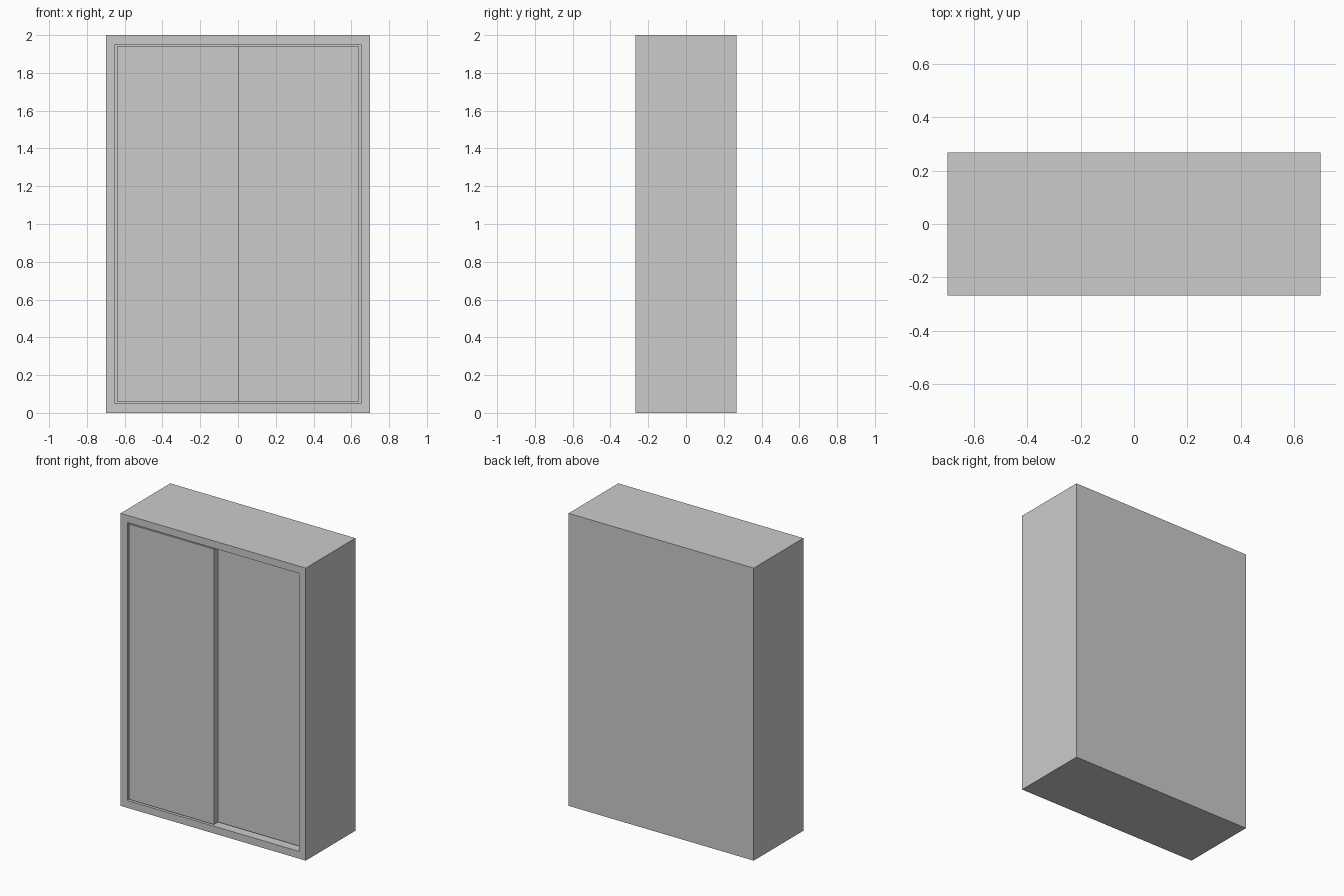
import bpy

if "Cube" in bpy.data.objects:
    bpy.data.objects.remove(bpy.data.objects["Cube"])

W, D, H, T = 0.70, 0.268, 2.0, 0.05   # half width, half depth, height, board thickness
GAP = 0.009                           # clearance round the doors


def board(name, x, y, z):
    """Box given by (min, max) ranges on each axis."""
    bpy.ops.mesh.primitive_cube_add(size=1, location=[sum(r) / 2 for r in (x, y, z)])
    ob = bpy.context.object
    ob.name = ob.data.name = name
    ob.scale = [r[1] - r[0] for r in (x, y, z)]
    bpy.ops.object.transform_apply(location=False, rotation=False, scale=True)
    return ob


# Carcass: one solid box hollowed out from the front
carcass = board("wardrobe_carcass", (-W, W), (-D, D), (0, H))
cavity = board("cavity_cutter", (-W + T, W - T), (-D - 0.1, D - 0.02), (T, H - T))
cavity.hide_render = True
cavity.hide_viewport = True
cut = carcass.modifiers.new("hollow", 'BOOLEAN')
cut.operation = 'DIFFERENCE'
cut.solver = 'EXACT'
cut.object = cavity

# Two sliding doors on separate front and back runs
reach = W - T - GAP
door_z = (T + GAP, H - T - GAP)
front_y = -D + 0.004
board("front_sliding_door", (-reach, 0.003), (front_y, front_y + 0.042), door_z)
board("rear_sliding_door", (-0.003, reach), (front_y + 0.044, front_y + 0.086), door_z)
